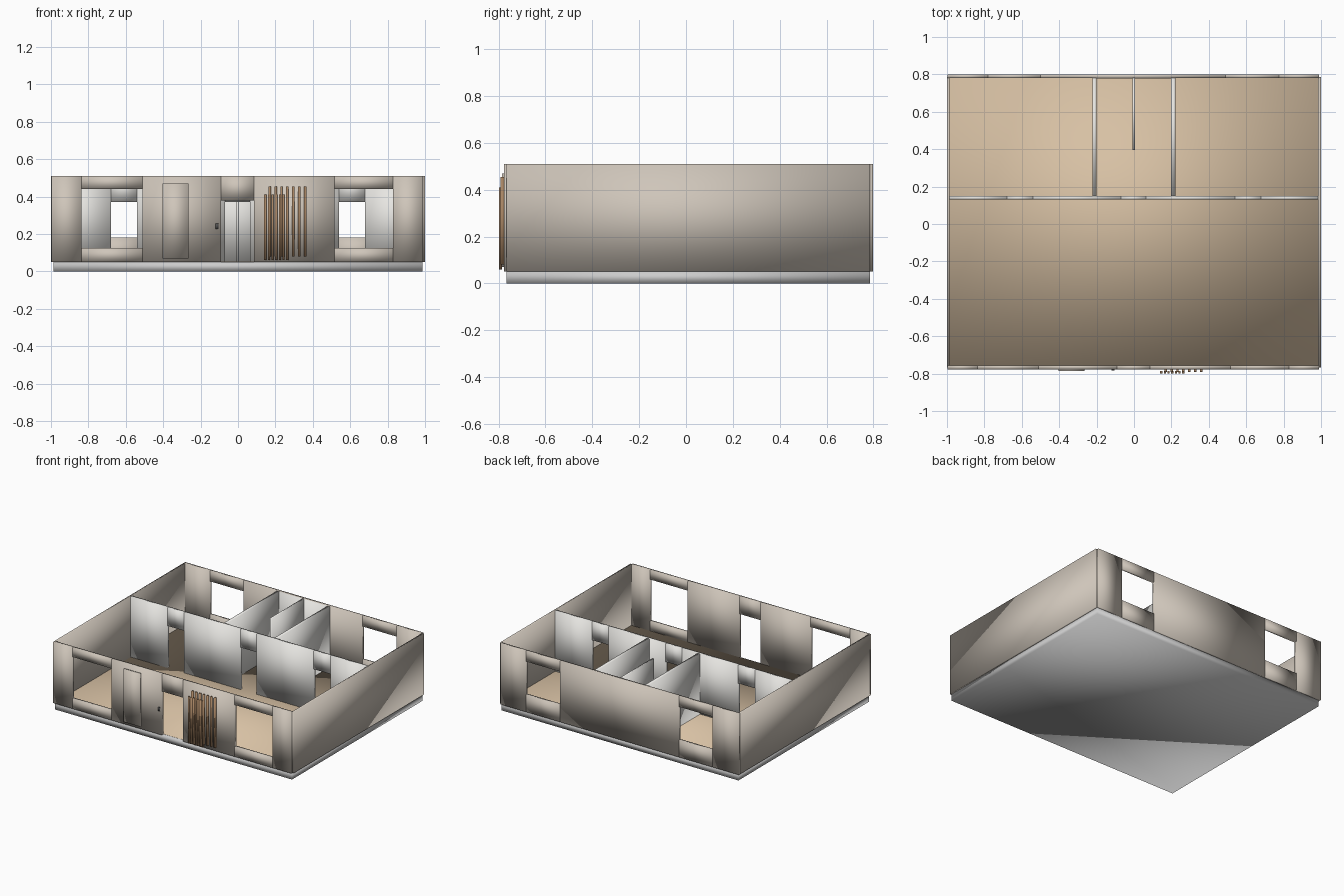
import bpy, bmesh
from mathutils import Vector

if "Cube" in bpy.data.objects:
    bpy.data.objects.remove(bpy.data.objects["Cube"])


def material(name, rgb):
    m = bpy.data.materials.new(name)
    m.diffuse_color = (*rgb, 1)
    m.use_nodes = True
    m.node_tree.nodes["Principled BSDF"].inputs["Base Color"].default_value = m.diffuse_color
    return m


BEIGE = material("outer_beige", (0.62, 0.56, 0.49))
TAN = material("floor_tan", (0.68, 0.53, 0.37))
PALE = material("inner_pale", (0.80, 0.79, 0.76))
WOOD = material("slat_wood", (0.40, 0.24, 0.13))
DARK = material("dark_metal", (0.08, 0.08, 0.08))

BASE, TOP = 0.05, 0.51


def boxes(name, spans, mat=None):
    """One object made of soft-shaded boxes given as (x0, x1, y0, y1, z0, z1)."""
    bm = bmesh.new()
    for x0, x1, y0, y1, z0, z1 in spans:
        lo, hi = Vector((x0, y0, z0)), Vector((x1, y1, z1))
        verts = bmesh.ops.create_cube(bm, size=1)["verts"]
        bmesh.ops.scale(bm, vec=hi - lo, verts=verts)
        bmesh.ops.translate(bm, vec=(lo + hi) / 2, verts=verts)
    for f in bm.faces:
        f.smooth = True
    me = bpy.data.meshes.new(name)
    bm.to_mesh(me)
    bm.free()
    ob = bpy.data.objects.new(name, me)
    bpy.context.collection.objects.link(ob)
    if mat:
        me.materials.append(mat)
    return ob


def wall_x(name, x0, x1, y0, y1, openings, mat, top=TOP):
    """Wall along x; each opening is (left, right, sill, head)."""
    spans, x = [], x0
    for left, right, sill, head in openings:
        spans.append((x, left, y0, y1, BASE, top))
        if sill > BASE:
            spans.append((left, right, y0, y1, BASE, sill))
        spans.append((left, right, y0, y1, head, top))
        x = right
    spans.append((x, x1, y0, y1, BASE, top))
    return boxes(name, spans, mat)


# Foundation and floor
boxes("foundation_slab", [(-0.987, 0.987, -0.767, 0.785, 0, BASE)])
boxes("floor", [(-0.986, 0.986, -0.756, 0.781, BASE - 0.002, BASE + 0.003)], TAN)

# Outer walls
wall_x("front_wall", -0.998, 0.988, -0.777, -0.756,
       [(-0.837, -0.51, 0.125, 0.44), (-0.09, 0.085, BASE, 0.38),
        (0.515, 0.83, 0.125, 0.44)], BEIGE)
wall_x("back_wall", -0.998, 0.988, 0.78, 0.798,
       [(-0.78, -0.50, 0.18, 0.43), (0.49, 0.775, 0.18, 0.43)], BEIGE)
boxes("left_wall", [(-0.999, -0.986, -0.766, 0.785, BASE, TOP)], BEIGE)
boxes("right_wall", [(0.985, 0.999, -0.766, 0.785, BASE, TOP)], BEIGE)

# Inner wall with three doorways, and bathroom partitions
wall_x("inner_wall", -0.986, 0.986, 0.13, 0.15,
       [(-0.68, -0.54, BASE, 0.37), (-0.07, 0.065, BASE, 0.37),
        (0.54, 0.68, BASE, 0.37)], PALE, TOP - 0.003)
for name, x, w, y0 in (("left_partition", -0.212, 0.022, 0.15),
                       ("middle_partition", -0.002, 0.014, 0.395),
                       ("right_partition", 0.21, 0.022, 0.15)):
    boxes(name, [(x - w / 2, x + w / 2, y0, 0.78, BASE, TOP - 0.003)], PALE)

# Pale lining on the back wall between the partitions
boxes("back_lining", [(-0.212, 0.21, 0.778, 0.79, BASE, TOP - 0.003)], PALE)

# Sliding door panel and lock on the facade
boxes("door_panel", [(-0.405, -0.265, -0.786, -0.777, 0.07, 0.47)], BEIGE)
boxes("door_lock", [(-0.12, -0.105, -0.783, -0.777, 0.228, 0.256)], DARK)


# Two overlapping rows of wooden slats
def slats(name, start, step, width, y0, y1, z0, z1):
    boxes(name, [(start + i * step, start + i * step + width, y0, y1, z0, z1)
                 for i in range(7)], WOOD)


slats("front_slats", 0.14, 0.0195, 0.012, -0.798, -0.786, 0.06, 0.41)
slats("rear_slats", 0.163, 0.0315, 0.013, -0.792, -0.777, 0.08, 0.455)
